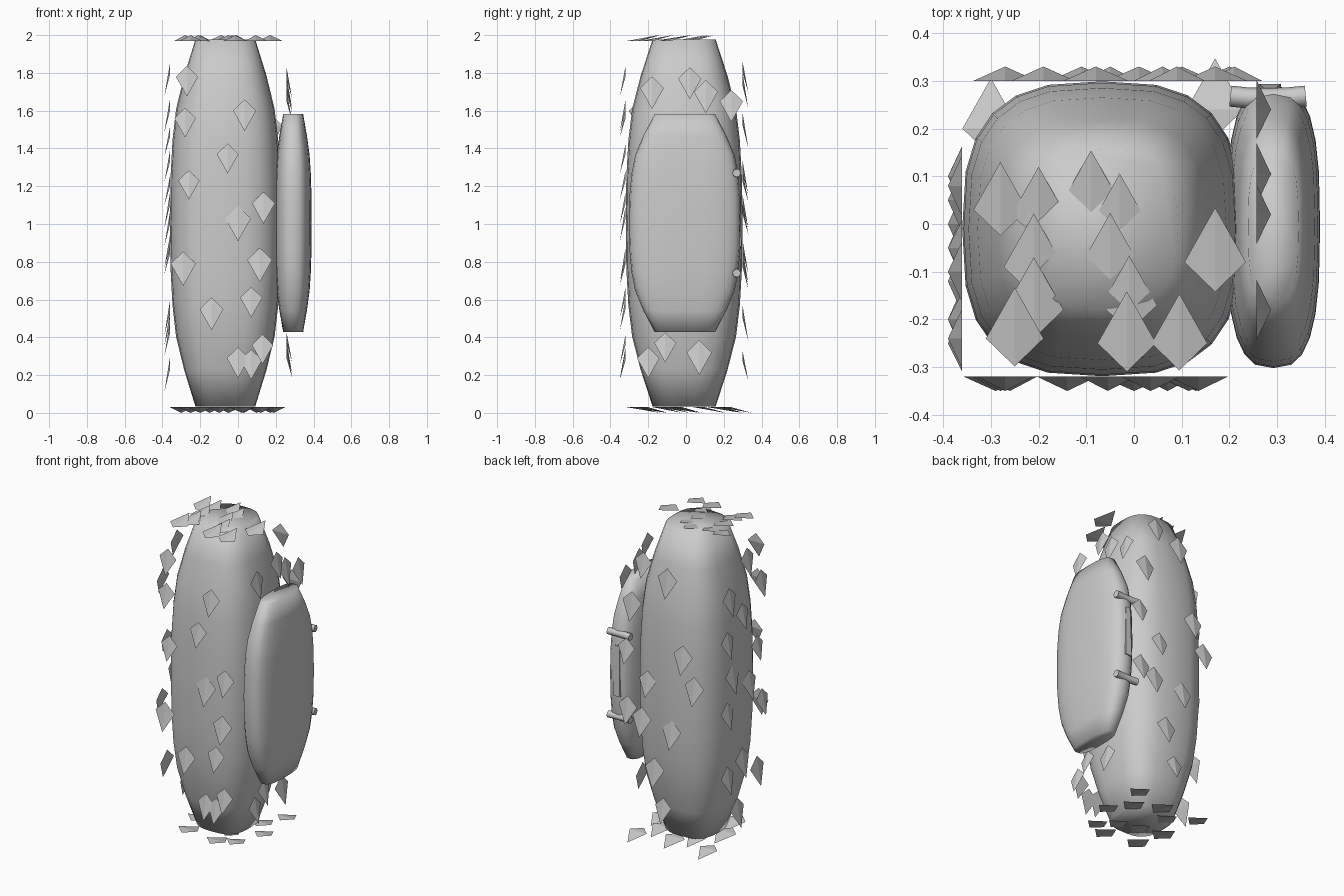
import bpy, bmesh, math, random
from mathutils import Vector

if "Cube" in bpy.data.objects:
    bpy.data.objects.remove(bpy.data.objects["Cube"])

random.seed(4)


def finish(name, bm, smooth):
    bmesh.ops.recalc_face_normals(bm, faces=bm.faces)
    me = bpy.data.meshes.new(name)
    bm.to_mesh(me)
    bm.free()
    for p in me.polygons:
        p.use_smooth = smooth
    ob = bpy.data.objects.new(name, me)
    bpy.context.collection.objects.link(ob)
    return ob


# (height fraction, width fraction) of the swollen pod profile
PROFILE = [(1, .54), (.8, .745), (.62, .89), (.45, .955), (.25, .99), (0, 1)]
PROFILE += [(-z, s) for z, s in reversed(PROFILE[:-1])]


def pod(name, centre, half, segs=24, n=2.85):
    """Stack of rounded-square rings with flat ends."""
    bm = bmesh.new()
    rings = []
    for z, s in PROFILE:
        ring = []
        for i in range(segs):
            a = 2 * math.pi * i / segs
            c, d = math.cos(a), math.sin(a)
            x = math.copysign(abs(c) ** (2 / n), c)
            y = math.copysign(abs(d) ** (2 / n), d)
            ring.append(bm.verts.new((centre[0] + half[0] * s * x,
                                      centre[1] + half[1] * s * y,
                                      centre[2] + half[2] * z)))
        rings.append(ring)
    for a, b in zip(rings, rings[1:]):
        for i in range(segs):
            j = (i + 1) % segs
            bm.faces.new((a[i], a[j], b[j], b[i]))
    bm.faces.new(rings[0])
    bm.faces.new(rings[-1])
    return finish(name, bm, True)


def scales(name, points, to_world, normal, down):
    """Kite-shaped scales whose long tip lifts off the surface."""
    bm = bmesh.new()
    n, d = Vector(normal), Vector(down)
    u = n.cross(d)
    for p in points:
        o = Vector(to_world(*p))
        k = random.uniform(.9, 1.12)
        top, left, right, tip = [bm.verts.new(v) for v in (
            o - d * .06 * k, o - u * .062 * k, o + u * .062 * k,
            o + d * .11 * k + n * .03)]
        for f in ((top, left, tip), (top, tip, right), (top, right, left), (left, right, tip)):
            bm.faces.new(f)
    return finish(name, bm, False)


# main body and side pack
pod("body", (-.067, -.01, 1.006), (.293, .309, .972))
pod("side_pack", (.292, -.006, 1.005), (.098, .296, .577))

# scales on each side
front = [(-.27, 1.78), (-.28, 1.56), (.035, 1.6), (-.055, 1.37), (-.26, 1.23),
         (.135, 1.11), (0, 1.03), (-.29, .79), (.115, .81), (.07, .61),
         (-.14, .55), (0, .29), (.07, .28), (.13, .36)]
back = [(.09, 1.8), (-.08, 1.73), (.17, 1.52), (-.19, 1.27), (-.27, 1.09), (.21, 1.22),
        (.06, 1.05), (.2, .85), (-.11, .77), (.1, .8), (.01, .5), (-.05, .27)]
left = [(-.1, 1.79), (.08, 1.6), (-.24, 1.6), (-.05, 1.46), (.1, 1.33), (-.2, 1.2),
        (.05, 1.1), (-.12, 1.0), (.1, .88), (-.25, .84), (-.05, .53), (.1, .47),
        (-.2, .42), (0, .23)]
right = [(-.18, 1.72), (.02, 1.77), (.105, 1.7), (.24, 1.65), (-.11, .37), (-.2, .29), (.07, .32)]
top = [(-.28, .03), (-.2, .02), (-.09, .04), (-.03, 0), (-.21, -.09), (-.21, -.18),
       (-.25, -.24), (-.05, -.1), (-.01, -.17), (-.015, -.25), (.095, -.25), (.17, -.08)]
bottom = [(-.3, .2), (-.15, .1), (-.05, .18), (.17, .24), (.1, .1), (-.25, -.05),
          (-.1, -.08), (.03, -.12), (.19, -.02), (-.2, -.22), (.02, -.25), (.12, -.2)]
DOWN = (0, 0, -1)
scales("front_scales", front, lambda a, b: (a, -.32, b), (0, -1, 0), DOWN)
scales("back_scales", back, lambda a, b: (a, .30, b), (0, 1, 0), DOWN)
scales("left_scales", left, lambda a, b: (-.36, a, b), (-1, 0, 0), DOWN)
scales("right_scales", right, lambda a, b: (.257, a, b), (1, 0, 0), DOWN)
scales("top_scales", top, lambda a, b: (a, b, 1.97), (0, 0, 1), (0, 1, 0))
scales("bottom_scales", bottom, lambda a, b: (a, b, .03), (0, 0, -1), (0, 1, 0))

# two bowed clasps on the back edge of the pack
for label, z in (("upper", 1.27), ("lower", .74)):
    cu = bpy.data.curves.new(label + "_clasp", 'CURVE')
    cu.dimensions = '3D'
    cu.bevel_depth = .022
    cu.bevel_resolution = 2
    cu.use_fill_caps = True
    sp = cu.splines.new('POLY')
    path = [(.202, .268), (.24, .264), (.28, .263), (.32, .264), (.36, .268)]
    sp.points.add(len(path) - 1)
    for pt, (x, y) in zip(sp.points, path):
        pt.co = (x, y, z, 1)
    bpy.context.collection.objects.link(bpy.data.objects.new(label + "_clasp", cu))

# tapered pull bar between the clasps
bm = bmesh.new()
bmesh.ops.create_cube(bm, size=1)
for v in bm.verts:
    k = .75 if v.co.z > 0 else 1.15
    v.co = (.285 + v.co.x * .04 * k, .275 + v.co.y * .032 * k, 1.04 + v.co.z * .32)
finish("pull_bar", bm, False)
